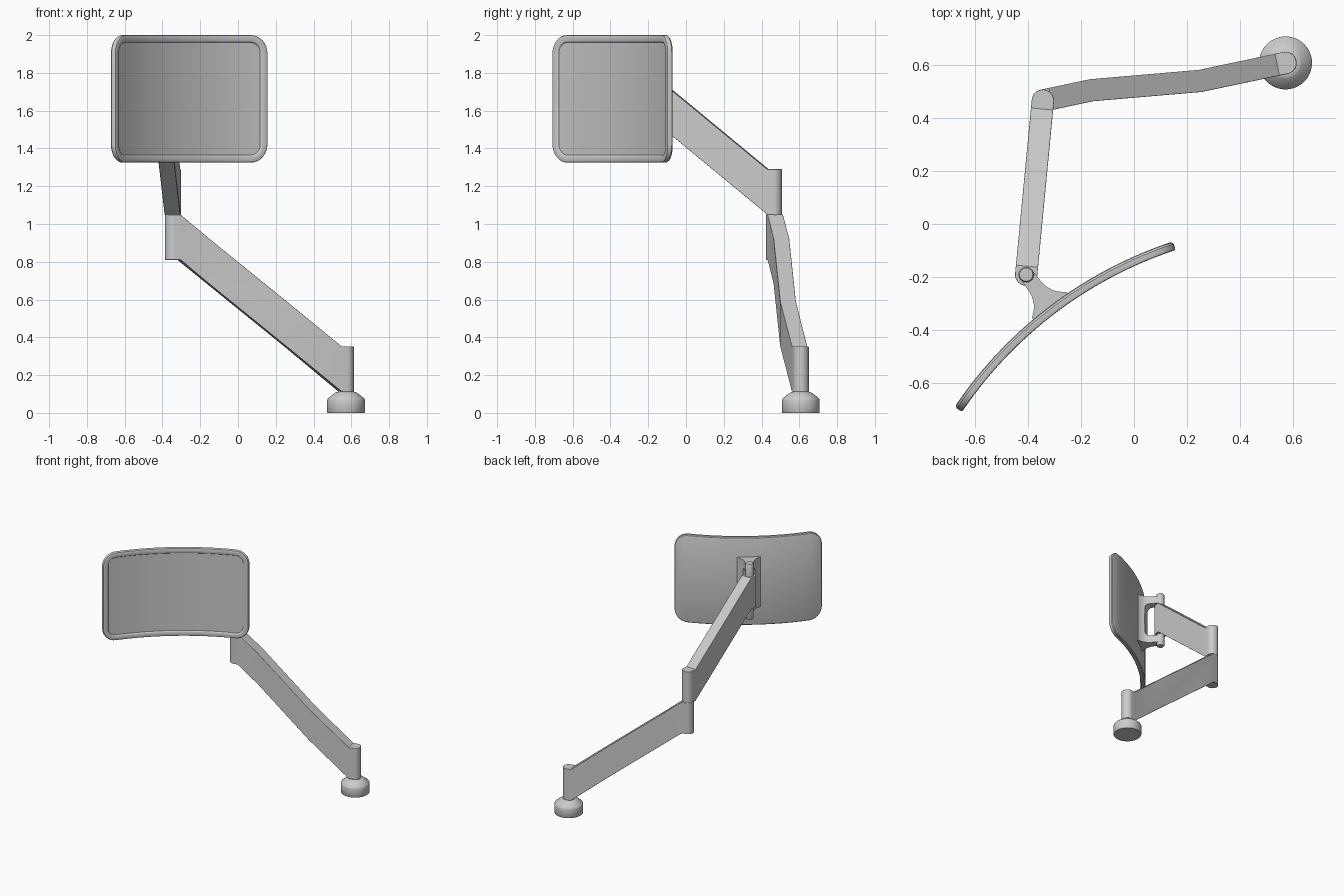
import bpy, bmesh, math
from mathutils import Vector

if "Cube" in bpy.data.objects:
    bpy.data.objects.remove(bpy.data.objects["Cube"])

def finish(name, bm, bevel=0.0, angle=35):
    bmesh.ops.remove_doubles(bm, verts=bm.verts, dist=1e-6)
    bmesh.ops.recalc_face_normals(bm, faces=bm.faces)
    me = bpy.data.meshes.new(name)
    bm.to_mesh(me)
    bm.free()
    ob = bpy.data.objects.new(name, me)
    bpy.context.collection.objects.link(ob)
    bpy.context.view_layer.objects.active = ob
    ob.select_set(True)
    bpy.ops.object.shade_smooth_by_angle(angle=math.radians(angle))
    ob.select_set(False)
    if bevel:
        m = ob.modifiers.new("soft_edges", 'BEVEL')
        m.width, m.segments = bevel, 3
        m.limit_method, m.angle_limit = 'ANGLE', math.radians(40)
    return ob

def loft(bm, stations):
    """Rectangular sections: (centre, side direction, half width, z low, z high)."""
    rings = []
    for p, n, w, lo, hi in stations:
        a, b = p + n * w, p - n * w
        rings.append([bm.verts.new((q.x, q.y, z)) for q, z in
                      ((a, lo), (b, lo), (b, hi), (a, hi))])
    for r, s in zip(rings, rings[1:]):
        for k in range(4):
            bm.faces.new((r[k], r[(k + 1) % 4], s[(k + 1) % 4], s[k]))
    bm.faces.new(rings[0])
    bm.faces.new(rings[-1])

def lathe(name, centre, profile, seg=48):
    bm = bmesh.new()
    rings = [[bm.verts.new((centre[0] + r * math.cos(2 * math.pi * i / seg),
                            centre[1] + r * math.sin(2 * math.pi * i / seg), z))
              for i in range(seg)] for r, z in profile]
    for r, s in zip(rings, rings[1:]):
        for i in range(seg):
            j = (i + 1) % seg
            bm.faces.new((r[i], r[j], s[j], s[i]))
    bm.faces.new(rings[0])
    bm.faces.new(rings[-1])
    return finish(name, bm)

def arm(name, path, r, z0, z1, height=0.24):
    """Sloping bar with a rounded vertical post at both ends."""
    pts = [Vector(p) for p in path]
    d0, d1 = (pts[1] - pts[0]).normalized(), (pts[-1] - pts[-2]).normalized()
    side = lambda d: Vector((-d.y, d.x))
    caps = [math.radians(9 + 81 * k / 6) for k in range(7)]
    st = [(pts[0] - d0 * r * math.cos(a), side(d0), r * math.sin(a), z0, z0 + height) for a in caps]
    line = [pts[0] + d0 * 0.032] + pts[1:-1] + [pts[-1] - d1 * 0.032]
    run = [0]
    for a, b in zip(line, line[1:]):
        run.append(run[-1] + (b - a).length)
    for i, p in enumerate(line):
        da = (line[i] - line[i - 1]).normalized() if i else d0
        db = (line[i + 1] - line[i]).normalized() if i < len(line) - 1 else d1
        z = z0 + (z1 - z0) * run[i] / run[-1]
        st.append((p, side((da + db).normalized()), r, z, z + height))
    st += [(pts[-1] + d1 * r * math.cos(a), side(d1), r * math.sin(a), z1, z1 + height)
           for a in reversed(caps)]
    bm = bmesh.new()
    loft(bm, st)
    return finish(name, bm, bevel=0.008)

# Joint positions in plan
FOOT, ELBOW, PIN = (0.572, 0.608), (-0.344, 0.466), (-0.407, -0.191)

# Round base
lathe("base", FOOT, [(0.098, 0), (0.1, 0.003), (0.1, 0.068), (0.097, 0.076),
                     (0.06, 0.105), (0.054, 0.109), (0.042, 0.111), (0.036, 0.118)])

# Two arms
arm("lower_arm", [FOOT, (0.25, 0.54), (-0.16, 0.505), ELBOW], 0.042, 0.112, 0.81)
arm("upper_arm", [ELBOW, PIN], 0.042, 1.05, 1.54)
lathe("elbow_pin", ELBOW, [(0.034, 1.03), (0.034, 1.07)])

# Curved screen: arc frame in plan
R, ZC = 1.578, 1.6625
T, N = Vector((0.797, 0.604)), Vector((-0.604, 0.797))
MID = Vector((-0.307, -0.323))
CEN = MID - N * R

def bend(u, w, d):
    q = CEN + (N * math.cos(u / R) + T * math.sin(u / R)) * (R + d)
    return (q.x, q.y, ZC + w)

def columns(inset, W=0.521, H=0.3375, rad=0.095, nc=8, ns=28):
    """(u, half height) pairs of a rounded rectangle."""
    W, H, rad = W - inset, H - inset, rad - inset
    left = [(-(W - rad) - rad * math.cos(k / nc * math.pi / 2),
             H - rad + rad * math.sin(k / nc * math.pi / 2)) for k in range(nc + 1)]
    mid = [(-(W - rad) + 2 * (W - rad) * k / ns, H) for k in range(1, ns)]
    return left + mid + [(-u, h) for u, h in reversed(left)]

bm = bmesh.new()
rings = []
for inset, depth in [(0.014, 0.017), (0.005, 0.014), (0, 0.007), (0, -0.011),
                     (0.002, -0.015), (0.006, -0.017), (0.032, -0.017),
                     (0.036, -0.015), (0.04, -0.009)]:
    c = columns(inset)
    rings.append([bm.verts.new(bend(u, -h, depth)) for u, h in c] +
                 [bm.verts.new(bend(u, h, depth)) for u, h in reversed(c)])
n = len(rings[0])
for r, s in zip(rings, rings[1:]):
    for i in range(n):
        j = (i + 1) % n
        bm.faces.new((r[i], r[j], s[j], s[i]))
for r in (rings[0], rings[-1]):
    for i in range(n // 2 - 1):
        bm.faces.new((r[i], r[i + 1], r[n - 2 - i], r[n - 1 - i]))
finish("screen", bm)

# C-shaped bracket on the back: (distance from screen, half width, half gap)
shape = [(0.010, 0.083, 0), (0.022, 0.081, 0), (0.034, 0.066, 0), (0.048, 0.052, 0),
         (0.060, 0.044, 0), (0.062, 0.043, 0.105), (0.067, 0.041, 0.118),
         (0.076, 0.037, 0.127), (0.088, 0.033, 0.131), (0.105, 0.030, 0.132),
         (0.170, 0.027, 0.132), (0.182, 0.022, 0.132), (0.191, 0.011, 0.132)]
for name, s in (("bracket_top", 1), ("bracket_bottom", -1)):
    bm = bmesh.new()
    loft(bm, [(MID + N * y, T, w, ZC + s * g, ZC + s * 0.19) for y, w, g in shape])
    finish(name, bm)
    # Hinge pin through each lug
    lathe(name.replace("bracket", "hinge_pin"), PIN,
          [(r, ZC + s * z) for r, z in ((0.029, 0.11), (0.029, 0.207), (0.025, 0.213))], 32)
